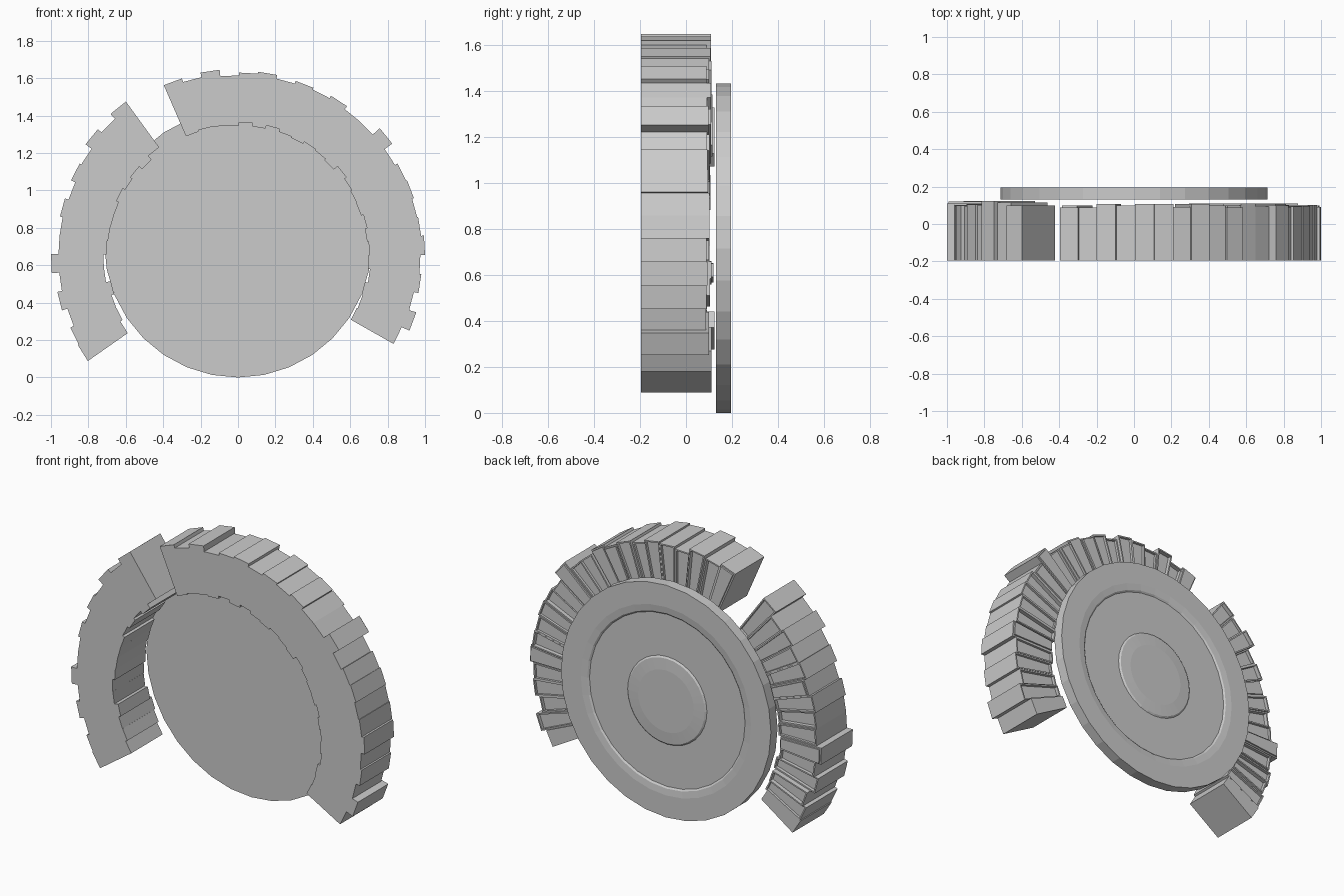
import bpy, bmesh, math, random

if "Cube" in bpy.data.objects:
    bpy.data.objects.remove(bpy.data.objects["Cube"])

random.seed(4)
FRONT = -0.195
CZ = 0.65          # centre height of the stone ring


def finish(bm, name):
    bmesh.ops.recalc_face_normals(bm, faces=bm.faces)
    me = bpy.data.meshes.new(name)
    bm.to_mesh(me)
    bm.free()
    ob = bpy.data.objects.new(name, me)
    bpy.context.collection.objects.link(ob)
    return ob


def add_block(bm, a0, a1, r_in, r_out, back, panel):
    """Wedge stone between two angles, with an inset panel on its back face."""
    def ring(y):
        return [bm.verts.new((r * math.cos(a), y, CZ + r * math.sin(a)))
                for r, a in ((r_in, a0), (r_out, a0), (r_out, a1), (r_in, a1))]
    f, b = ring(FRONT), ring(back)
    bm.faces.new(f)
    for i in range(4):
        j = (i + 1) % 4
        bm.faces.new((f[i], f[j], b[j], b[i]))
    face = bm.faces.new(b)
    if panel:
        bm.normal_update()
        bmesh.ops.inset_region(bm, faces=[face], thickness=0.012)
        edge = bmesh.ops.extrude_discrete_faces(bm, faces=[face])
        for v in edge["faces"][0].verts:
            v.co.y += panel


def stone_arc(name, start, end, radii, back_range):
    bm = bmesh.new()
    n = len(radii)
    step = (end - start) / n
    for i, r_out in enumerate(radii):
        a0 = math.radians(start + i * step)
        a1 = math.radians(start + (i + 1) * step)
        last = i == n - 1
        add_block(bm, a0, a1, random.uniform(0.69, 0.72), r_out,
                  0.11 if last else random.uniform(*back_range),
                  0 if last else random.choice((-0.025, -0.02, -0.015, 0.01)))
    return finish(bm, name)


# Long arc over the top and right, short arc on the left
stone_arc("right_stone_arc", 113.5, -29.5,
          [.995, .975, 1.0, .965, .98, .99, .97, .985, .975, .99, .97, .97,
           1.02, .97, .985, .99, .98, .985, 1.0, .975, .985, .96, 1.0, .955],
          (0.085, 0.11))
stone_arc("left_stone_arc", 126, 215,
          [1.02, .985, 1.01, .97, .98, .955, .975, .96, .96, 1.0,
           .96, .985, .955, .975, .98],
          (0.09, 0.125))

# Thin backing disc, with shallow stepped rings on its back
bm = bmesh.new()
profile = [(0.715, 0.13), (0.715, 0.195), (0.58, 0.195), (0.54, 0.190),
           (0.53, 0.182), (0.27, 0.182), (0.26, 0.190), (0.19, 0.195)]
N = 32
rings = [[bm.verts.new((r * math.sin(2 * math.pi * k / N), y,
                        0.715 - r * math.cos(2 * math.pi * k / N)))
          for k in range(N)] for r, y in profile]
bm.faces.new(rings[0])
bm.faces.new(rings[-1])
for a, b in zip(rings, rings[1:]):
    for k in range(N):
        m = (k + 1) % N
        bm.faces.new((a[k], a[m], b[m], b[k]))
finish(bm, "back_disc")
